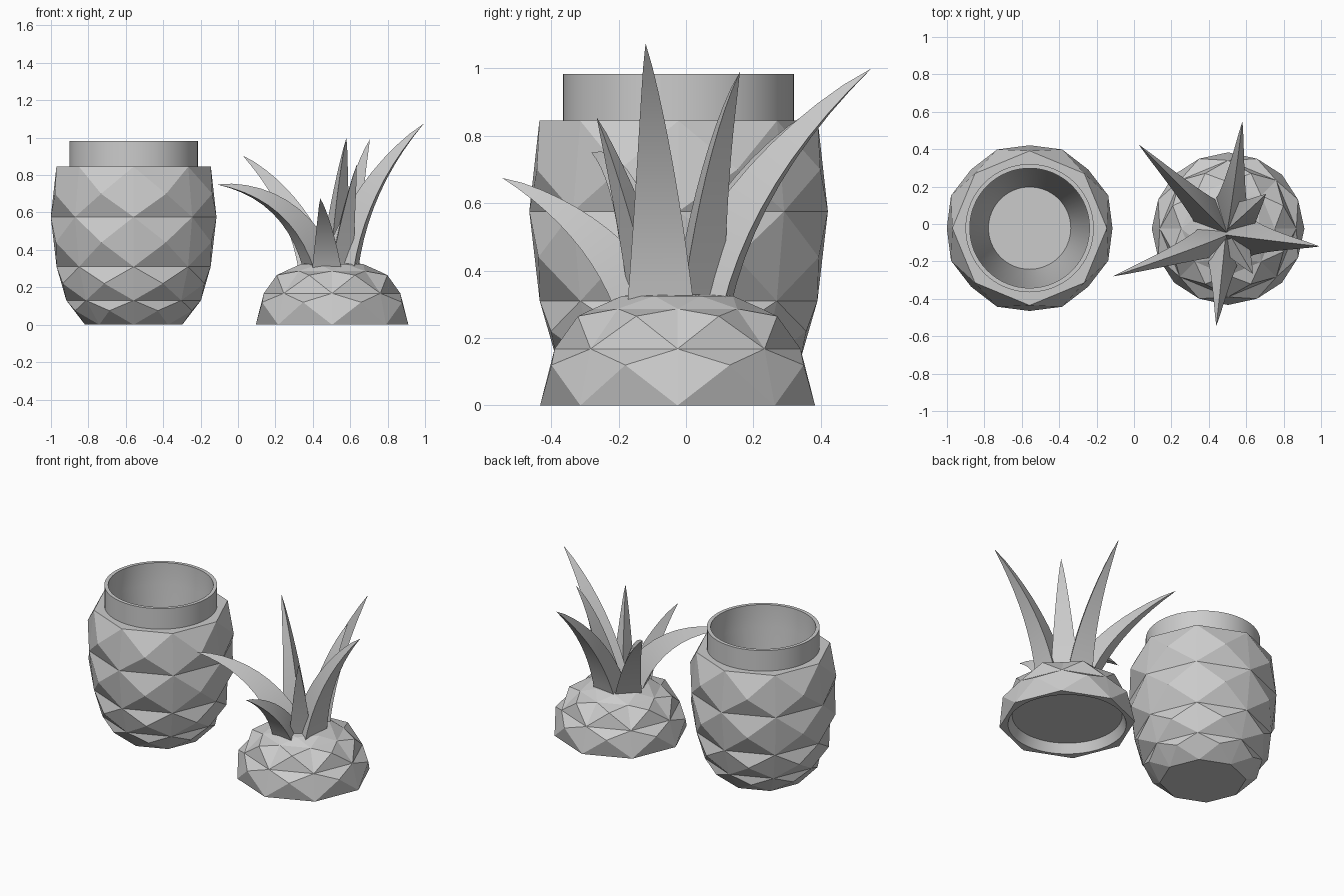
import bpy, bmesh
from math import pi, cos, sin, tau
from mathutils import Vector

cube = bpy.data.objects.get("Cube")
if cube:
    bpy.data.objects.remove(cube)

# Single plain grey
GREY = (0.6, 0.6, 0.6, 1)
mat = bpy.data.materials.new("plain grey")
mat.use_nodes = True
mat.diffuse_color = GREY
mat.node_tree.nodes["Principled BSDF"].inputs["Base Color"].default_value = GREY

SIDES, ROUND = 8, 64
STEP = tau / SIDES


def finish(bm, name, loc, smooth=None):
    me = bpy.data.meshes.new(name)
    bm.to_mesh(me)
    bm.free()
    me.materials.append(mat)
    ob = bpy.data.objects.new(name, me)
    ob.location = loc
    bpy.context.collection.objects.link(ob)
    if smooth:
        bpy.ops.object.select_all(action='DESELECT')
        ob.select_set(True)
        bpy.context.view_layer.objects.active = ob
        bpy.ops.object.shade_smooth_by_angle(angle=smooth)


def ring(bm, r, z, count, turn=0):
    return [bm.verts.new((r * cos(tau * i / count + turn),
                          r * sin(tau * i / count + turn), z)) for i in range(count)]


def studded_skin(bm, rows, studs):
    """Stacked rows of cells, each raised to a four-sided stud."""
    rings = [ring(bm, r, z, SIDES) for r, z in rows]
    for low, high, (r, z) in zip(rings, rings[1:], studs):
        tips = ring(bm, r, z, SIDES, STEP / 2)
        for i, tip in enumerate(tips):
            j = (i + 1) % SIDES
            loop = [low[i], low[j], high[j], high[i]]
            for k in range(4):
                bm.faces.new((loop[k], loop[(k + 1) % 4], tip))
    return rings


def lathe(bm, profile):
    """Round profile with a closed end; a negative radius marks an eight-sided ring."""
    last = None
    for r, z in profile:
        cur = ring(bm, abs(r), z, ROUND)
        if r < 0:
            for i, v in enumerate(cur):
                a = (tau * i / ROUND) % STEP - STEP / 2
                v.co.xy *= cos(STEP / 2) / cos(a)
        if last:
            for i in range(ROUND):
                j = (i + 1) % ROUND
                bm.faces.new((last[i], last[j], cur[j], cur[i]))
        last = cur
    bm.faces.new(last)


# Jar body
JAR = (-0.558, -0.022, 0)
bm = bmesh.new()
rings = studded_skin(
    bm,
    [(0.26, 0), (0.36, 0.13), (0.412, 0.31), (0.443, 0.576), (0.413, 0.845)],
    [(0.338, 0.075), (0.41, 0.22), (0.45, 0.44), (0.455, 0.7)])
bm.faces.new(rings[0][::-1])
finish(bm, "jar_body", JAR)

# Shoulder, neck and hollow inside
bm = bmesh.new()
lathe(bm, [(-0.413, 0.845), (0.343, 0.845), (0.343, 0.983), (0.32, 0.983),
           (0.32, 0.835), (0.22, 0.06)])
finish(bm, "jar_neck_and_inside", JAR, pi / 6)

# Lid dome
LID = (0.503, -0.025, 0)
bm = bmesh.new()
rings = studded_skin(
    bm,
    [(0.408, 0), (0.365, 0.168), (0.25, 0.287)],
    [(0.405, 0.12), (0.32, 0.265)])
crown = ring(bm, 0.178, 0.325, SIDES, STEP / 2)
top = bm.verts.new((0, 0, 0.337))
for i in range(SIDES):
    j = (i + 1) % SIDES
    bm.faces.new((rings[-1][i], rings[-1][j], crown[i]))
    bm.faces.new((rings[-1][j], crown[j], crown[i]))
    bm.faces.new((crown[i], crown[j], top))
finish(bm, "lid_dome", LID)

# Lid socket underneath
bm = bmesh.new()
lathe(bm, [(-0.408, 0), (0.355, 0), (0.33, 0.06)])
bmesh.ops.reverse_faces(bm, faces=bm.faces[:])
finish(bm, "lid_socket", LID, pi / 6)


def leaf(name, base, bend, tip, width, depth, steps=10):
    """Curved spike with a flat outer face and a deep ridge on the inner side."""
    base, bend, tip = Vector(base), Vector(bend), Vector(tip)
    out = Vector((tip.x - base.x, tip.y - base.y, 0)).normalized()
    side = Vector((0, 0, 1)).cross(out)
    bm = bmesh.new()
    last = None
    for s in range(steps):
        t = s / steps
        p = base * (1 - t) ** 2 + bend * 2 * t * (1 - t) + tip * t * t
        along = ((bend - base) * (1 - t) + (tip - bend) * t).normalized()
        inner = along.cross(side).normalized()
        if inner.dot(out) > 0:
            inner.negate()
        k = (1 - t) ** 0.85
        cur = [bm.verts.new(p + side * width * k), bm.verts.new(p + inner * depth * k),
               bm.verts.new(p - side * width * k)]
        if last:
            for i in range(3):
                j = (i + 1) % 3
                bm.faces.new((last[i], last[j], cur[j], cur[i]))
        else:
            bm.faces.new(cur[::-1])
        last = cur
    end = bm.verts.new(tip)
    for i in range(3):
        bm.faces.new((last[i], last[(i + 1) % 3], end))
    bmesh.ops.recalc_face_normals(bm, faces=bm.faces[:])
    finish(bm, name, (0, 0, 0), pi / 6)


# Crown of leaves: base, bend, tip, half width, ridge depth
leaf("left_leaf", (0.63, -0.075, 0.29), (0.69, -0.085, 0.72), (0.993, -0.12, 1.075), 0.1, 0.18)
leaf("back_leaf", (0.52, 0.12, 0.29), (0.54, 0.21, 0.67), (0.58, 0.55, 1.0), 0.085, 0.18)
leaf("back_right_leaf", (0.385, 0.065, 0.29), (0.3, 0.15, 0.64), (0.025, 0.425, 0.905), 0.085, 0.17)
leaf("right_leaf", (0.38, -0.1, 0.29), (0.27, -0.155, 0.67), (-0.113, -0.28, 0.75), 0.085, 0.17)
leaf("front_leaf", (0.475, -0.205, 0.29), (0.467, -0.3, 0.52), (0.44, -0.545, 0.675), 0.08, 0.15)
leaf("inner_back_leaf", (0.585, 0.05, 0.29), (0.63, 0.085, 0.73), (0.705, 0.16, 0.99), 0.085, 0.13)
leaf("inner_front_leaf", (0.555, -0.13, 0.29), (0.59, -0.19, 0.6), (0.635, -0.265, 0.855), 0.07, 0.12)
